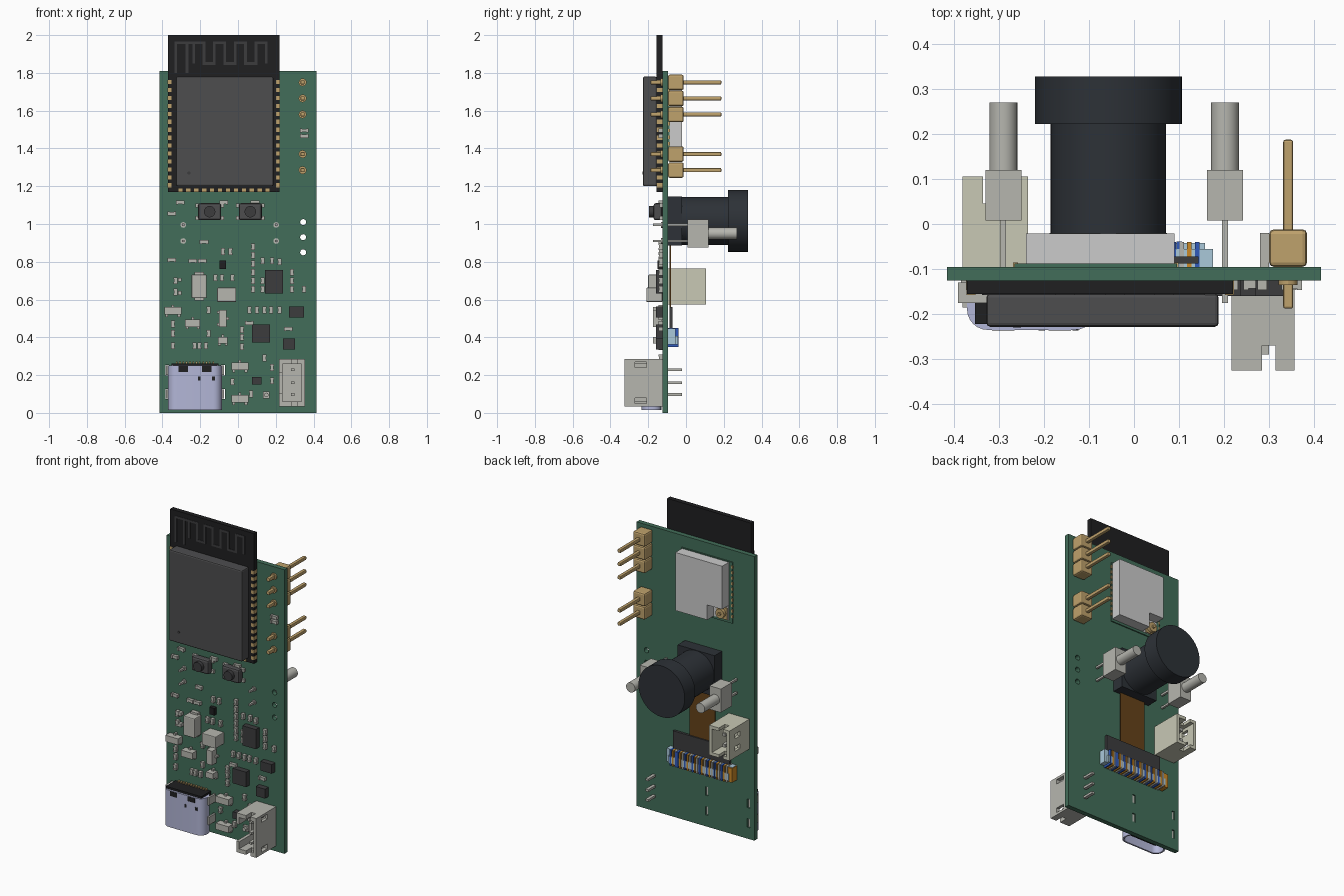
import bpy, bmesh, math
from mathutils import Matrix

if "Cube" in bpy.data.objects:
    bpy.data.objects.remove(bpy.data.objects["Cube"])

FRONT, BACK = -0.125, -0.095      # the two faces of the board


def mat(name, r, g, b):
    m = bpy.data.materials.new(name)
    m.diffuse_color = (r, g, b, 1)
    m.use_nodes = True
    m.node_tree.nodes["Principled BSDF"].inputs["Base Color"].default_value = m.diffuse_color
    return m


GREEN = mat("board_green", .055, .155, .10)
BLACK = mat("black", .014, .014, .015)
DARK = mat("dark_grey", .075, .075, .078)
CHIP = mat("chip_grey", .045, .045, .048)
LENS = mat("lens_black", .026, .031, .038)
TAN = mat("brass", .52, .36, .15)
LIGHT = mat("light_grey", .47, .47, .43)
CREAM = mat("cream", .58, .58, .46)
LILAC = mat("lilac_metal", .45, .47, .68)
BROWN = mat("ribbon_brown", .13, .055, .01)
SKY = mat("pale_blue", .40, .58, .70)
BLUE = mat("blue", .03, .10, .50)
ORANGE = mat("orange", .60, .25, .02)


def finish(name, bm, m, bevel=0.0):
    bmesh.ops.recalc_face_normals(bm, faces=bm.faces)
    me = bpy.data.meshes.new(name)
    bm.to_mesh(me)
    bm.free()
    ob = bpy.data.objects.new(name, me)
    bpy.context.collection.objects.link(ob)
    if m:
        me.materials.append(m)
    if bevel:
        b = ob.modifiers.new("bevel", 'BEVEL')
        b.width, b.segments = bevel, 2
    return ob


def boxes(name, items, m=None, bevel=0.0):
    """items: (x, z, width, height, y0, y1)"""
    bm = bmesh.new()
    for x, z, w, h, y0, y1 in items:
        bmesh.ops.create_cube(bm, size=1, matrix=Matrix.Translation((x, (y0 + y1) / 2, z))
                              @ Matrix.Diagonal((w, abs(y1 - y0), h, 1)))
    return finish(name, bm, m, bevel)


def rods(name, items, m=None, n=16):
    """cylinders along y: (x, z, radius, y0, y1)"""
    bm = bmesh.new()
    for x, z, r, y0, y1 in items:
        bmesh.ops.create_cone(bm, segments=n, radius1=r, radius2=r, depth=abs(y1 - y0), cap_ends=True,
                              matrix=Matrix.Translation((x, (y0 + y1) / 2, z)) @ Matrix.Rotation(math.pi / 2, 4, 'X'))
    ob = finish(name, bm, m)
    bpy.context.view_layer.objects.active = ob
    bpy.ops.object.select_all(action='DESELECT')
    ob.select_set(True)
    bpy.ops.object.shade_smooth_by_angle()
    return ob


def cut(ob, cutters):
    for c in cutters:
        mod = ob.modifiers.new("cut", 'BOOLEAN')
        mod.operation, mod.solver, mod.object = 'DIFFERENCE', 'EXACT', c
        bpy.context.view_layer.objects.active = ob
        bpy.ops.object.modifier_apply(modifier=mod.name)
        bpy.data.objects.remove(c)


# main board with through holes
board = boxes("circuit_board", [(0, .905, .83, 1.81, FRONT, BACK)], GREEN)
usb_tabs = [(x, z) for x in (-.375, -.08) for z in (.10, .225)]
cut(board, [rods("hole", [(.345, z, .016, -.2, 0)]) for z in (1.01, .93, .85)])
cut(board, [boxes("slot", [(x, z, .02, .055, -.2, 0)]) for x, z in usb_tabs])

# radio module: carrier, shield can, edge pads, antenna trace
boxes("radio_carrier", [(-.075, 1.585, .59, .83, -.155, FRONT)], BLACK)
boxes("radio_shield", [(-.07, 1.49, .515, .58, -.228, -.155)], DARK, .008)
rods("shield_mark", [(-.26, 1.27, .009, -.2295, -.22)], CHIP)
pads = [(x, 1.205 + i * .042, .02, .022, -.157, FRONT) for x in (-.362, .212) for i in range(14)]
pads += [(-.305 + i * .042, 1.178, .022, .018, -.157, FRONT) for i in range(12)]
boxes("radio_edge_pads", pads, TAN)
trace = [(-.33, 1.88, .014, .16, -.157, -.15), (-.285, 1.96, .10, .014, -.157, -.15),
         (-.27, 1.88, .014, .16, -.157, -.15)]
for i in range(8):
    x = -.235 + i * .055
    trace.append((x, 1.905, .014, .11, -.157, -.15))
    if i < 7:
        trace.append((x + .0275, 1.96 if i % 2 == 0 else 1.85, .069, .014, -.157, -.15))
boxes("antenna_trace", trace, CHIP)

# pin headers on the back
pins = (1.75, 1.665, 1.58, 1.37, 1.285)
boxes("header_bodies", [(.342, z, .084, .082, BACK, -.012) for z in pins], TAN, .01)
boxes("header_pins", [(.342, z, .022, .022, -.188, .187) for z in pins], TAN, .005)
rods("header_solder", [(.342, z, .021, -.135, FRONT) for z in pins], TAN, 12)

# push buttons
for x in (-.15, .065):
    boxes("button_base", [(x, 1.065, .122, .09, -.172, FRONT)], DARK, .012)
    boxes("button_feet", [(x + s * .06, 1.065 + t * .033, .03, .02, -.14, FRONT)
                          for s in (-1, 1) for t in (-1, 1)], LIGHT)
    rods("button_cap", [(x, 1.065, .03, -.195, -.17)], CHIP, 24)

# two right-standing indicator lamps on the back
for x in (-.29, .202):
    boxes("lamp_block", [(x, .95, .08, .15, .008, .12)], LIGHT)
    rods("lamp_dome", [(x, .95, .031, .12, .27)], LIGHT, 32)
    boxes("lamp_leads", [(x, z, .013, .013, -.175, .01) for z in (.91, .995)], LIGHT)
    rods("lamp_solder", [(x, z, .015, -.132, FRONT) for z in (.91, .995)], LIGHT)

# camera: base, barrel, lens cap
CX, CZ = -.057, 1.016
boxes("camera_base", [(CX, CZ, .26, .26, BACK, -.02)], LENS)
rods("camera_barrel", [(CX, CZ, .128, -.02, .225)], LENS, 64)
rods("camera_cap", [(CX, CZ, .163, .222, .327)], LENS, 64)

# flat ribbon, stiffener and its socket
boxes("ribbon", [(CX, .72, .18, .36, -.088, -.08)], BROWN)
boxes("ribbon_stiffener", [(CX, .505, .40, .11, -.088, -.072)], CHIP)
boxes("ribbon_socket", [(CX, .405, .465, .085, BACK, -.055), (CX, .385, .43, .045, -.055, -.042)], SKY)
for k, m in enumerate((BLUE, ORANGE, LIGHT)):
    boxes("socket_contacts_%d" % k, [(.14 - i * .0172, .40, .010, .10, BACK, -.040)
                                     for i in range(24) if i % 3 == k], m)
boxes("socket_end_blue", [(.1, .40, .012, .095, BACK, -.039)], BLUE)
boxes("socket_end_orange", [(-.278, .40, .03, .09, BACK, -.045)], ORANGE)

# positioning module with notched can and coax socket
boxes("receiver_carrier", [(-.085, 1.54, .36, .39, BACK, -.088)], GREEN)
can = boxes("receiver_can", [(-.075, 1.545, .33, .37, -.088, -.021)])
cut(can, [boxes("notch", [(-.20, 1.39, .13, .13, -.086, 0)])])
boxes("receiver_pads", [(s, 1.39 + i * .035, .012, .018, BACK, -.085)
                        for s in (-.263, .093) for i in range(10)], TAN)
boxes("coax_base", [(-.195, 1.40, .075, .075, -.09, -.08)], TAN)
rods("coax_ring", [(-.195, 1.40, .03, -.085, -.06)], TAN, 24)
rods("coax_pin", [(-.195, 1.40, .01, -.06, -.05)], TAN, 12)

# cream two-pin battery socket on the back, open to +y
sock = boxes("battery_socket", [(-.308, .67, .145, .19, BACK, .105)], CREAM)
cut(sock, [boxes("c", [b]) for b in (
    (-.308, .67, .105, .15, -.05, .2),
    (-.32, .67, .03, .3, .045, .2),
    (-.40, .71, .12, .03, .0, .05),
    (-.40, .63, .12, .03, .0, .05))])
boxes("battery_pins", [(-.308, z, .02, .02, -.15, .06) for z in (.635, .705)], LIGHT)

# three-pin socket on the front, open to -y
sock = boxes("sensor_socket", [(.286, .16, .14, .25, -.325, FRONT)], LIGHT)
cut(sock, [boxes("c", [b]) for b in (
    (.286, .16, .10, .20, -.5, -.16),
    (.299, .16, .03, .5, -.5, -.27),
    (.2, .16, .08, .11, -.5, -.20),
    (.36, .255, .06, .03, -.27, -.21),
    (.36, .065, .06, .03, -.27, -.21))])
boxes("sensor_pins", [(.29, z, .02, .014, -.29, -.02) for z in (.228, .16, .097)], LIGHT)


# charging port: rounded hollow shell open at the bottom
def oval(bm, inset, z):
    w, h, r = .1425 - inset, .052 - inset, .046 - inset
    ring = []
    for cx, cy, a0 in ((1, 1, 0), (-1, 1, 90), (-1, -1, 180), (1, -1, 270)):
        for i in range(7):
            a = math.radians(a0 + i * 15)
            ring.append(bm.verts.new((-.228 + cx * (w - r) + r * math.cos(a),
                                      -.183 + cy * (h - r) + r * math.sin(a), z)))
    return ring


bm = bmesh.new()
rings = [oval(bm, i, z) for i, z in ((0, .25), (0, .016), (.01, .016), (.01, .21))]
for a, b in zip(rings, rings[1:]):
    for i in range(len(a)):
        j = (i + 1) % len(a)
        bm.faces.new((a[i], a[j], b[j], b[i]))
bm.faces.new(rings[0])
bm.faces.new(rings[-1])
port = finish("charging_port_shell", bm, LILAC)
bpy.context.view_layer.objects.active = port
port.select_set(True)
bpy.ops.object.shade_smooth_by_angle()
boxes("port_tongue", [(-.228, .13, .19, .17, -.193, -.173)], BLACK)
boxes("port_rear", [(-.228, .245, .25, .035, -.222, FRONT)]
      + [(x, .232, .05, .03, -.2365, -.2) for x in (-.29, -.165)]
      + [(x, .182, .014, .02, -.2365, -.22) for x in (-.205, -.13)], BLACK)
boxes("port_contacts", [(-.325 + i * .0176, .265, .009, .014, -.14, FRONT) for i in range(12)], TAN)
boxes("port_tabs", [(x, z, .012, .05, -.185, -.10) for x, z in usb_tabs], LIGHT)

# larger surface parts
boxes("tall_capacitor", [(-.206, .67, .08, .125, -.2, -.13)], LIGHT, .006)
boxes("capacitor_feet", [(-.206, .67, .05, .15, -.15, FRONT)], LIGHT)
boxes("inductor", [(-.06, .625, .10, .075, -.21, FRONT)], LIGHT, .004)
boxes("dark_chips", [(x, z, w, h, -.16, FRONT) for x, z, w, h in (
    (.19, .695, .095, .125), (.31, .535, .08, .058), (.122, .42, .095, .095),
    (.27, .365, .065, .06), (.10, .17, .05, .042))], CHIP)
boxes("small_black_chip", [(-.08, .785, .035, .045, -.15, FRONT)], BLACK)
boxes("test_socket", [(.15, .095, .035, .035, -.14, FRONT)], LIGHT)
rods("test_socket_ring", [(.15, .095, .012, -.155, -.14)], LIGHT)

# three-legged transistors
bodies, legs = [], []
for x, z, w, h in ((-.345, .54, .09, .04), (-.24, .475, .08, .04), (-.08, .50, .04, .09),
                   (-.08, .385, .05, .035), (.01, .247, .09, .04), (.01, .075, .09, .04)):
    bodies.append((x, z, w, h, -.175, -.13))
    for d in (-.36, 0, .36):
        if w > h:
            legs.append((x + d * w, z + (.012 if d == 0 else -.012), .014, h, -.145, FRONT))
        else:
            legs.append((x + (.012 if d == 0 else -.012), z + d * h, w, .014, -.145, FRONT))
boxes("transistor_bodies", bodies, LIGHT)
boxes("transistor_legs", legs, LIGHT)

# tiny chip parts: end caps around a slightly lower body
flat = [(-.35, 1.055), (-.305, 1.115), (-.075, 1.115), (.09, 1.115), (-.35, .81), (-.18, .905),
        (-.24, .805), (-.19, .805), (.265, .445), (.35, 1.465), (.35, 1.495), (.06, .475)]
columns = {.08: (.88, .835, .79, .745, .70, .655), .13: (.805, .70, .655), .18: (.805, .24, .17),
           .22: (.80, .545), .285: (.745, .70, .655), .02: (.44, .40, .35), -.345: (.47, .42, .355),
           -.08: (.855,), -.04: (.855,), -.12: (.715,), -.085: (.715,), -.03: (.715, .165),
           .06: (.545,), .10: (.545,), .14: (.545, .29), .175: (.545,), -.155: (.545, .42),
           -.23: (.355,), -.205: (.355,), -.17: (.355,), .35: (.655,), -.33: (.70, .64), .07: (.10,)}
ends, mids = [], []
for x, z in flat:
    mids.append((x, z, .03, .018, -.143, FRONT))
    ends += [(x + s * .017, z, .011, .021, -.146, FRONT) for s in (-1, 1)]
for x, zs in columns.items():
    for z in zs:
        mids.append((x, z, .018, .026, -.143, FRONT))
        ends += [(x, z + s * .013, .021, .010, -.146, FRONT) for s in (-1, 1)]
boxes("chip_part_bodies", mids, LIGHT)
boxes("chip_part_ends", ends, LIGHT)
